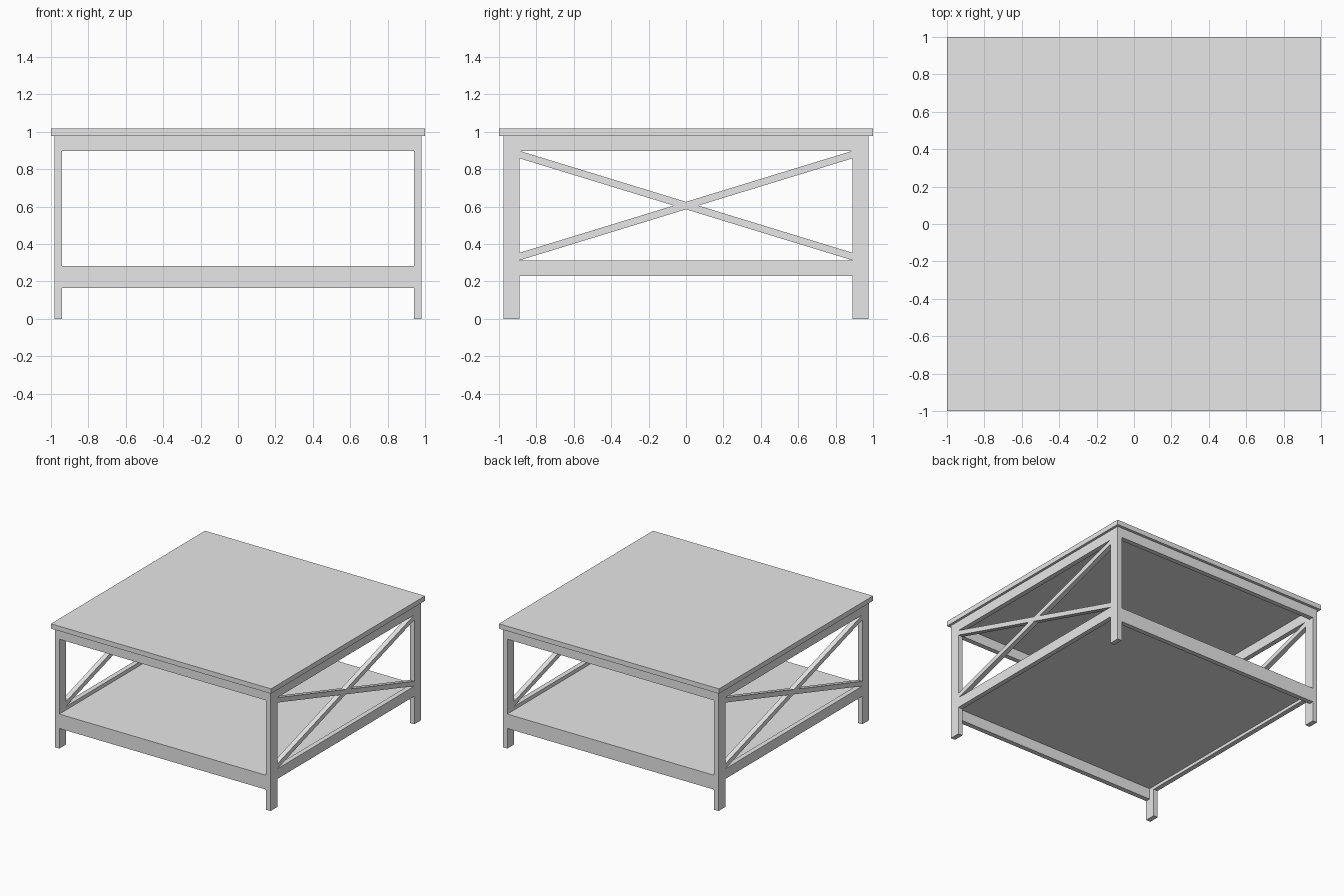
import bpy
import math

cube = bpy.data.objects.get("Cube")
if cube:
    bpy.data.objects.remove(cube, do_unlink=True)

# Single painted finish
paint = bpy.data.materials.new("light_grey_paint")
paint.use_nodes = True
grey = (0.8, 0.8, 0.8, 1)
paint.diffuse_color = grey
paint.node_tree.nodes["Principled BSDF"].inputs["Base Color"].default_value = grey


def board(name, low, high, tilt=0):
    """Box between two corners, optionally tilted about x."""
    centre = [(a + b) / 2 for a, b in zip(low, high)]
    bpy.ops.mesh.primitive_cube_add(size=1, location=centre)
    obj = bpy.context.object
    obj.name = name
    obj.scale = [b - a for a, b in zip(low, high)]
    bpy.ops.object.transform_apply(location=False, rotation=False, scale=True)
    obj.rotation_euler.x = tilt
    obj.data.materials.append(paint)
    return obj


def cross_bar(name, x_in, x_out, y_end, z_low, z_high, height, direction):
    """Diagonal bar with ends cut upright to meet the legs."""
    obj = board(name, (x_in, -y_end, z_low), (x_out, y_end, z_low + height))
    rise = (z_high - height - z_low) / 2
    centre = (z_low + z_high) / 2
    obj.location.z = centre
    for v in obj.data.vertices:
        v.co.z += direction * math.copysign(rise, v.co.y)
    return obj


# Main dimensions
LEG_IN, LEG_OUT = 0.94, 0.98
LEG_BACK, LEG_FRONT = 0.89, 0.977
TOP_UNDER, TOP = 0.978, 1.018
APRON = 0.898
RAIL = 0.04

# Top and lower shelf
board("table_top", (-1, -1, TOP_UNDER), (1, 1, TOP))
board("lower_shelf", (-LEG_IN, -LEG_FRONT, 0.255), (LEG_IN, LEG_FRONT, 0.283))

# Side frames: legs, aprons, rails and crossed braces
for side, sx in (("left", 1), ("right", -1)):
    x_in, x_out = sorted((sx * LEG_IN, sx * LEG_OUT))
    for end, sy in (("front", -1), ("back", 1)):
        y_in, y_out = sorted((sy * LEG_BACK, sy * LEG_FRONT))
        board(f"{end}_{side}_leg", (x_in, y_in, 0), (x_out, y_out, TOP_UNDER))
    board(f"{side}_apron", (x_in, -LEG_BACK, APRON), (x_out, LEG_BACK, TOP_UNDER))
    board(f"{side}_rail", (x_in, -LEG_BACK, 0.23), (x_out, LEG_BACK, 0.313))
    for label, direction in (("rising", 1), ("falling", -1)):
        cross_bar(f"{side}_{label}_brace", x_in, x_out, LEG_BACK,
                  0.313, APRON, 0.04, direction)

# Front and back aprons and shelf rails
for end, sy in (("front", -1), ("back", 1)):
    y_in, y_out = sorted((sy * (LEG_FRONT - RAIL), sy * LEG_FRONT))
    board(f"{end}_apron", (-LEG_IN, y_in, APRON), (LEG_IN, y_out, TOP_UNDER))
    board(f"{end}_shelf_rail", (-LEG_IN, y_in, 0.165), (LEG_IN, y_out, 0.255))
